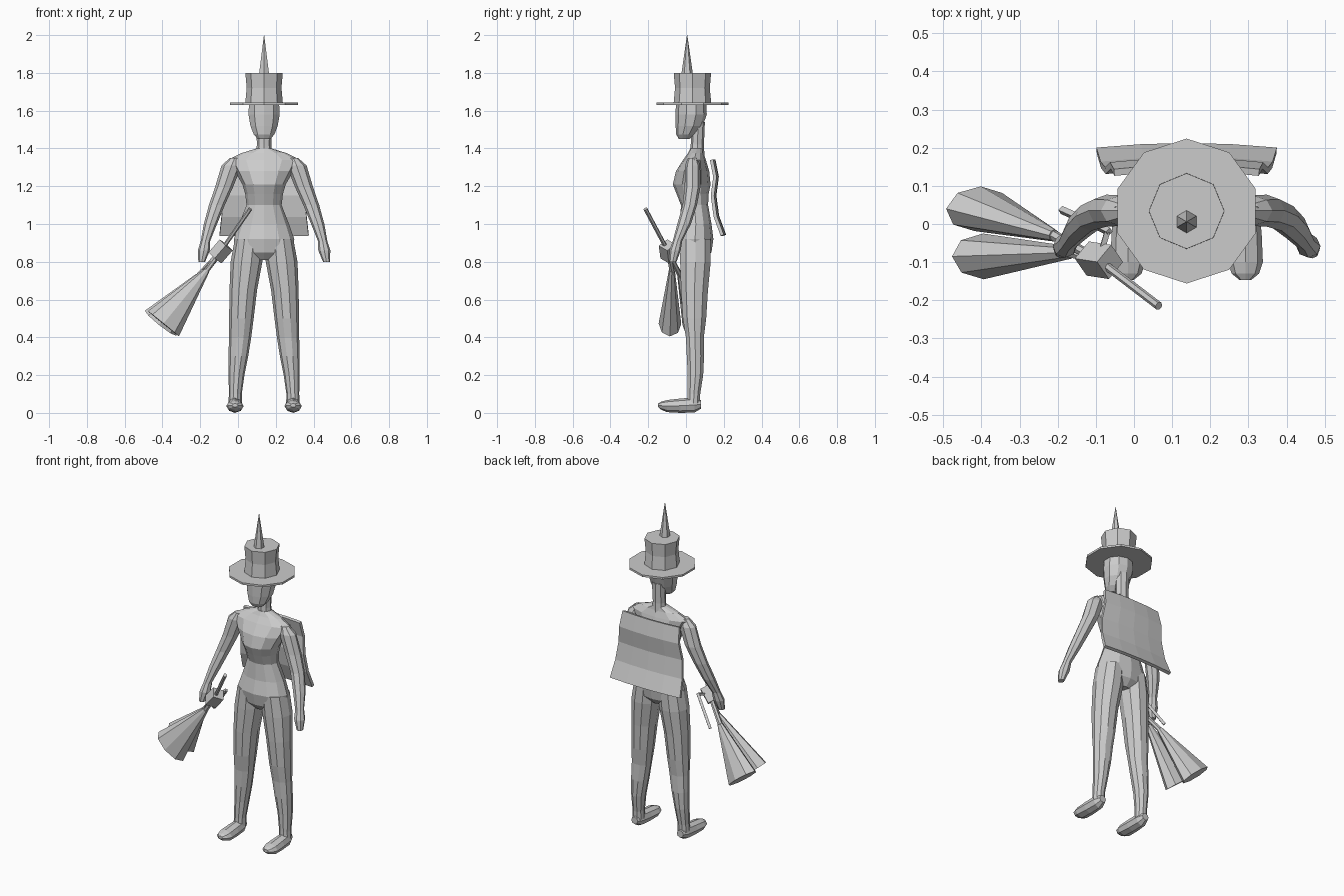
import bpy, bmesh, math
from mathutils import Vector

cube = bpy.data.objects.get("Cube")
if cube:
    bpy.data.objects.remove(cube)

grey = bpy.data.materials.new("plain_grey")
grey.use_nodes = True
grey.diffuse_color = (0.6, 0.6, 0.6, 1)
grey.node_tree.nodes["Principled BSDF"].inputs["Base Color"].default_value = (0.6, 0.6, 0.6, 1)

CX = 0.138  # centre line of the figure


def finish(name, bm):
    bmesh.ops.recalc_face_normals(bm, faces=bm.faces)
    mesh = bpy.data.meshes.new(name)
    bm.to_mesh(mesh)
    bm.free()
    mesh.materials.append(grey)
    obj = bpy.data.objects.new(name, mesh)
    bpy.context.collection.objects.link(obj)
    return obj


def loft(name, rings, sides, turn=0.0):
    """Skin elliptical rings, each given as centre, first axis, second axis."""
    bm = bmesh.new()
    loops = []
    for centre, u, v in rings:
        angles = [turn + math.tau * i / sides for i in range(sides)]
        loops.append([bm.verts.new(Vector(centre) + Vector(u) * math.cos(a)
                                   + Vector(v) * math.sin(a)) for a in angles])
    for a, b in zip(loops, loops[1:]):
        for i in range(sides):
            j = (i + 1) % sides
            bm.faces.new((a[i], a[j], b[j], b[i]))
    bm.faces.new(loops[0])
    bm.faces.new(loops[-1])
    return finish(name, bm)


def upright(name, rows, sides, side=1, turn=0.0):
    """Rows are x offset, y, z, x radius, y radius."""
    return loft(name, [((CX + side * x, y, z), (rx, 0, 0), (0, ry, 0))
                       for x, y, z, rx, ry in rows], sides, turn)


def rod(name, start, end, r1, r2, sides=6, depth=None):
    """Tapered bar; depth sets a separate far radius along y."""
    start, end = Vector(start), Vector(end)
    d = (end - start).normalized()
    v = (Vector((0, 1, 0)) - d * d.y).normalized()
    u = v.cross(d)
    return loft(name, [(start, u * r1, v * r1), (end, u * r2, v * (depth or r2))], sides)


# Body
upright("torso", [
    (0, .05, .81, .06, .05), (0, .05, .85, .15, .085), (0, .048, .92, .16, .097),
    (0, .052, 1.0, .132, .083), (0, .045, 1.1, .093, .072), (0, .035, 1.16, .1, .085),
    (0, .03, 1.21, .115, .1), (0, .035, 1.28, .155, .088), (0, .045, 1.34, .19, .06),
    (0, .052, 1.375, .12, .042), (0, .057, 1.4, .04, .035)], 12)
upright("neck", [(0, .06, 1.36, .045, .038), (0, .06, 1.42, .038, .035),
                 (0, .065, 1.54, .042, .035)], 8)
upright("head", [
    (0, -.01, 1.45, .035, .028), (0, .0, 1.475, .058, .052), (0, .017, 1.52, .076, .072),
    (0, .027, 1.58, .087, .083), (0, .028, 1.65, .083, .08)], 10, turn=math.pi / 10)

# Limbs, one set for each side
for label, s in (("left", 1), ("right", -1)):
    upright(label + "_arm", [
        (.155, .035, 1.35, .025, .025), (.172, .035, 1.31, .053, .04),
        (.21, .035, 1.2, .048, .042), (.25, .02, 1.1, .042, .038),
        (.284, -.01, 1.0, .035, .036), (.31, -.045, .91, .025, .025),
        (.319, -.058, .86, .032, .03), (.33, -.07, .8, .018, .02)], 8, s)
    upright(label + "_leg", [
        (.08, .05, .92, .075, .085), (.093, .05, .8, .084, .085),
        (.11, .045, .65, .073, .075), (.12, .045, .5, .065, .065),
        (.127, .047, .4, .059, .05), (.136, .05, .3, .052, .048),
        (.146, .05, .2, .042, .043), (.152, .042, .1, .034, .035),
        (.153, .04, .05, .036, .035)], 10, s)
    loft(label + "_foot", [((CX + s * .154, y, z), (rx, 0, 0), (0, 0, rz))
                           for y, z, rx, rz in (
        (.08, .045, .022, .022), (.045, .042, .037, .04), (-.03, .038, .043, .038),
        (-.1, .036, .046, .032), (-.13, .038, .036, .022), (-.147, .04, .015, .01))], 8)

# Hat
upright("hat_brim", [(0, .034, 1.63, .19, .19), (0, .034, 1.642, .19, .19)], 10,
        turn=math.pi / 2)
upright("hat_crown", [(0, .034, 1.635, .1, .1), (0, .034, 1.72, .092, .092),
                      (0, .034, 1.8, .099, .099)], 8)
upright("hat_spike", [(0, .006, 1.79, .031, .031), (0, .006, 2.0, .001, .001)], 6,
        turn=math.pi / 2)

# Cape: wavy bowed sheet with thickness
bm = bmesh.new()
rows = []
for z, y, half in ((1.34, .135, .19), (1.25, .153, .2), (1.15, .14, .213),
                   (1.04, .155, .225), (.94, .192, .236)):
    rows.append([bm.verts.new((CX + half * t, y + .012 * (1 - t * t), z))
                 for t in (-1, -.5, 0, .5, 1)])
for a, b in zip(rows, rows[1:]):
    for i in range(4):
        bm.faces.new((a[i], a[i + 1], b[i + 1], b[i]))
cape = finish("cape", bm)
thick = cape.modifiers.new("thickness", "SOLIDIFY")
thick.thickness = .018
thick.offset = 0

# Broom: handle, clamp, side bracket and two bristle fans
clamp = (-.092, -.095, .855)
rod("broom_handle", (.065, -.215, 1.08), clamp, .011, .011)
axis = Vector((-.65, .1, -.75)).normalized() * .045
rod("broom_clamp", Vector(clamp) - axis, Vector(clamp) + axis, .045, .045, 4)
rod("bracket_cross", clamp, (-.07, -.02, .875), .01, .01, 4)
rod("bracket_bar", (-.065, -.02, .88), (-.19, .037, .72), .011, .011, 4)
for label, neck, end in (("rear", (-.21, -.03, .725), (-.41, .04, .475)),
                         ("front", (-.165, -.075, .755), (-.395, -.085, .472))):
    rod(label + "_fan_rod", clamp, neck, .012, .014)
    rod(label + "_bristles", neck, end, .016, .106, 8, .06)
